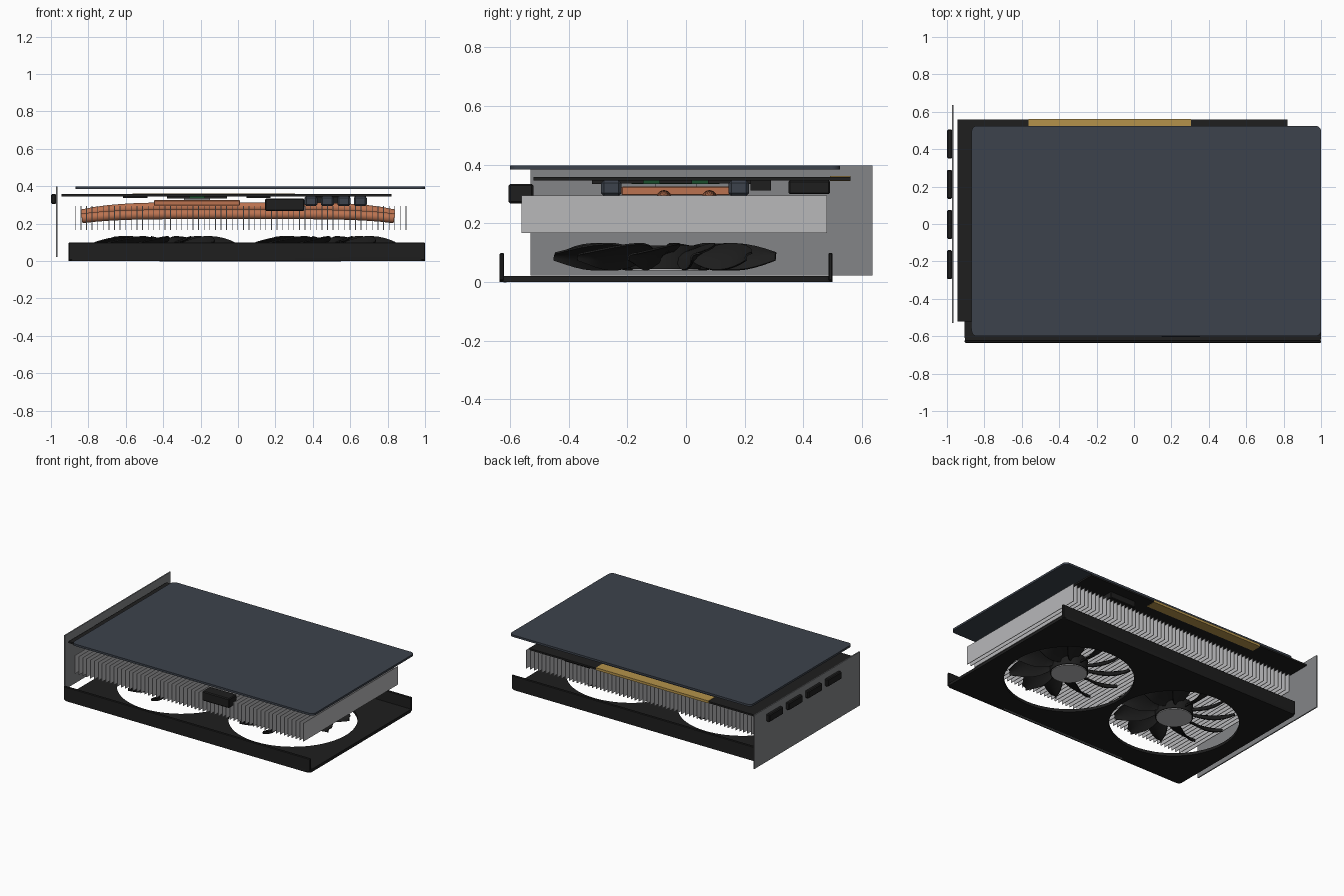
import bpy, bmesh, math
from mathutils import Matrix, Vector

cube = bpy.data.objects.get("Cube")
if cube:
    bpy.data.objects.remove(cube, do_unlink=True)


def material(name, *rgb):
    m = bpy.data.materials.new(name)
    m.use_nodes = True
    color = (*rgb, 1)
    m.diffuse_color = color
    m.node_tree.nodes["Principled BSDF"].inputs["Base Color"].default_value = color
    return m


black = material("matte black", .013, .013, .013)
slate = material("slate blue", .045, .055, .072)
aluminium = material("aluminium", .48, .48, .49)
steel = material("bracket steel", .23, .235, .245)
copper = material("copper", .5, .17, .08)
gold = material("gold contacts", .46, .29, .07)
green = material("substrate green", .01, .075, .025)


def add(name, mesh, mat, smooth=False):
    obj = bpy.data.objects.new(name, mesh)
    bpy.context.collection.objects.link(obj)
    mesh.materials.clear()
    mesh.materials.append(mat)
    if smooth:
        bpy.ops.object.select_all(action='DESELECT')
        obj.select_set(True)
        bpy.context.view_layer.objects.active = obj
        bpy.ops.object.shade_smooth_by_angle(angle=math.radians(40))
    return obj


def box(name, x, y, z, mat, bevel=0):
    """Box from (low, high) ranges on each axis."""
    bm = bmesh.new()
    bmesh.ops.create_cube(bm, size=1)
    for v in bm.verts:
        v.co = [a + (b - a) * (c + .5) for (a, b), c in zip((x, y, z), v.co)]
    if bevel:
        bmesh.ops.bevel(bm, geom=bm.edges[:], offset=bevel, segments=1, affect='EDGES')
    mesh = bpy.data.meshes.new(name)
    bm.to_mesh(mesh)
    bm.free()
    return add(name, mesh, mat)


def curve_mesh(name, curve):
    """Turn a curve into a plain mesh."""
    tmp = bpy.data.objects.new(name + "_path", curve)
    bpy.context.collection.objects.link(tmp)
    graph = bpy.context.evaluated_depsgraph_get()
    mesh = bpy.data.meshes.new_from_object(tmp.evaluated_get(graph))
    bpy.data.objects.remove(tmp, do_unlink=True)
    return mesh


def spline(curve, points, cyclic):
    s = curve.splines.new('POLY')
    s.points.add(len(points) - 1)
    for p, co in zip(s.points, points):
        p.co = (*co, 1)
    s.use_cyclic_u = cyclic


def arc(cx, cy, r, start, turn, n):
    return [(cx + r * math.cos(start + turn * i / n), cy + r * math.sin(start + turn * i / n), 0)
            for i in range(n)]


def slab(name, x, y, z, mat, radius, holes=()):
    """Flat rounded plate with round holes given as (x, y, radius)."""
    curve = bpy.data.curves.new(name, 'CURVE')
    curve.dimensions, curve.fill_mode = '2D', 'BOTH'
    curve.extrude = (z[1] - z[0]) / 2
    corners = [(x[1], y[1], -1, -1), (x[0], y[1], 1, -1), (x[0], y[0], 1, 1), (x[1], y[0], -1, 1)]
    outline = []
    for k, (cx, cy, sx, sy) in enumerate(corners):
        outline += arc(cx + sx * radius, cy + sy * radius, radius, k * math.pi / 2, math.pi / 2 * 7 / 6, 7)
    spline(curve, outline, True)
    for hx, hy, r in holes:
        spline(curve, arc(hx, hy, r, 0, math.tau, 64), True)
    mesh = curve_mesh(name, curve)
    mesh.transform(Matrix.Translation((0, 0, sum(z) / 2)))
    return add(name, mesh, mat)


# Fan shroud: open-ended tray with two round openings
fans = [(-.388, -.07), (.474, -.07)]
slab("shroud_floor", (-.905, 1), (-.635, .5), (0, .02), black, .025, [(*f, .41) for f in fans])
for side, y in (("front", -.635), ("back", .485)):
    box("shroud_wall_" + side, (-.905, 1), (y, y + .015), (.004, .1), black, .004)
box("shroud_accent_strip", (-.42, .55), (-.622, -.612), (-.0, .003), steel).location.z = -.002


# Fans: pitched, swept petal blades round a hub
def blade_mesh(count, rows=9, cols=5):
    bm = bmesh.new()
    pitch = math.radians(38)
    for b in range(count):
        grid = []
        for i in range(rows):
            s = i / (rows - 1)
            r = .1 + .28 * s
            half = .022 + .052 * math.sin(math.pi * s ** .9)
            theta = math.tau * b / count - .3 * s * s
            out = Vector((math.cos(theta), math.sin(theta), 0))
            side = Vector((-out.y, out.x, 0))
            row = []
            for j in range(cols):
                u = 2 * j / (cols - 1) - 1
                camber = .012 * (1 - u * u)
                co = out * r + side * (u * half * math.cos(pitch) - camber)
                co.z = .088 + u * half * math.sin(pitch) + camber * .5
                row.append(bm.verts.new(co))
            grid.append(row)
        for low, high in zip(grid, grid[1:]):
            for j in range(cols - 1):
                bm.faces.new((low[j], high[j], high[j + 1], low[j + 1]))
    bmesh.ops.recalc_face_normals(bm, faces=bm.faces[:])
    bmesh.ops.solidify(bm, geom=bm.faces[:], thickness=.006)
    mesh = bpy.data.meshes.new("fan_blades")
    bm.to_mesh(mesh)
    bm.free()
    return mesh


def disc(name, x, y, r, z, mat):
    bm = bmesh.new()
    bmesh.ops.create_cone(bm, cap_ends=True, segments=40, radius1=r, radius2=r, depth=z[1] - z[0],
                          matrix=Matrix.Translation((x, y, sum(z) / 2)))
    mesh = bpy.data.meshes.new(name)
    bm.to_mesh(mesh)
    bm.free()
    add(name, mesh, mat, True)


blades = blade_mesh(11)
for side, (x, y) in zip(("right", "left"), fans):
    add("fan_blades_" + side, blades.copy(), black, True).location = (x, y, 0)
    disc("fan_hub_" + side, x, y, .12, (.045, .125), black)
    disc("fan_hub_cap_" + side, x, y, .114, (.04, .046), aluminium)

# Heatsink: row of thin fins
fin_count = 60
fins = box("heatsink_fins", (-.872, -.868), (-.56, .48), (.167, .295), aluminium)
row = fins.modifiers.new("row", 'ARRAY')
row.count = fin_count
row.use_relative_offset = False
row.use_constant_offset = True
row.constant_offset_displace = (1.768 / (fin_count - 1), 0, 0)

# Heat pipes: shallow arches, the middle pair riding higher
for n, y in enumerate((-.23, -.075, .08, .235)):
    high = n in (1, 2)
    top, end = (.288, .25) if high else (.25, .228)
    pipe = bpy.data.curves.new("pipe", 'CURVE')
    pipe.dimensions = '3D'
    pipe.bevel_depth, pipe.bevel_resolution, pipe.use_fill_caps = .026, 4, True
    spline(pipe, [(.835 * u, y, top - (top - end) * abs(u) ** 5)
                  for u in (k / 12 - 1 for k in range(25))], False)
    add("heat_pipe_%d" % (n + 1), curve_mesh("heat_pipe", pipe), copper, True)
box("copper_base", (-.45, .01), (-.22, .15), (.296, .325), copper, .003)

# Circuit board with edge contacts
box("circuit_board", (-.945, .82), (-.52, .56), (.346, .358), black)
box("edge_contacts", (-.565, .305), (.49, .561), (.344, .361), gold)

# Processor package and memory chips on the underside
box("processor_substrate", (-.37, -.07), (-.185, .115), (.335, .346), green)
box("processor_die", (-.29, -.15), (-.105, .035), (.325, .336), steel)
for x in (-.55, .11):
    for y in (-.2, -.035, .13):
        box("memory_chip", (x - .065, x + .065), (y - .055, y + .055), (.336, .346), black)
for x in (-.32, -.12):
    for y in (-.27, .24):
        box("memory_chip", (x - .06, x + .06), (y - .05, y + .05), (.334, .346), black)

# Power stage: two rows of chokes, capacitors and sockets
for k in range(4):
    x = .39 + .088 * k
    for y in (-.255, .18):
        box("choke", (x - .035, x + .035), (y - .035, y + .035), (.293, .347), slate, .01)
    box("power_stage", (x - .03, x + .03), (.22, .29), (.312, .346), black)
box("board_socket", (.4, .6), (.35, .49), (.3, .346), black, .004)
box("power_connector", (.145, .355), (-.605, -.52), (.268, .335), black, .006)

# Mounting bracket with four display ports
box("bracket", (-.973, -.965), (-.53, .635), (.022, .398), steel)
for y in (-.215, 0, .215, .43):
    box("display_port", (-1, -.972), (y - .08, y + .075), (.305, .358), black, .006)

# Backplate
slab("backplate", (-.868, 1), (-.6, .525), (.384, .398), slate, .03)
